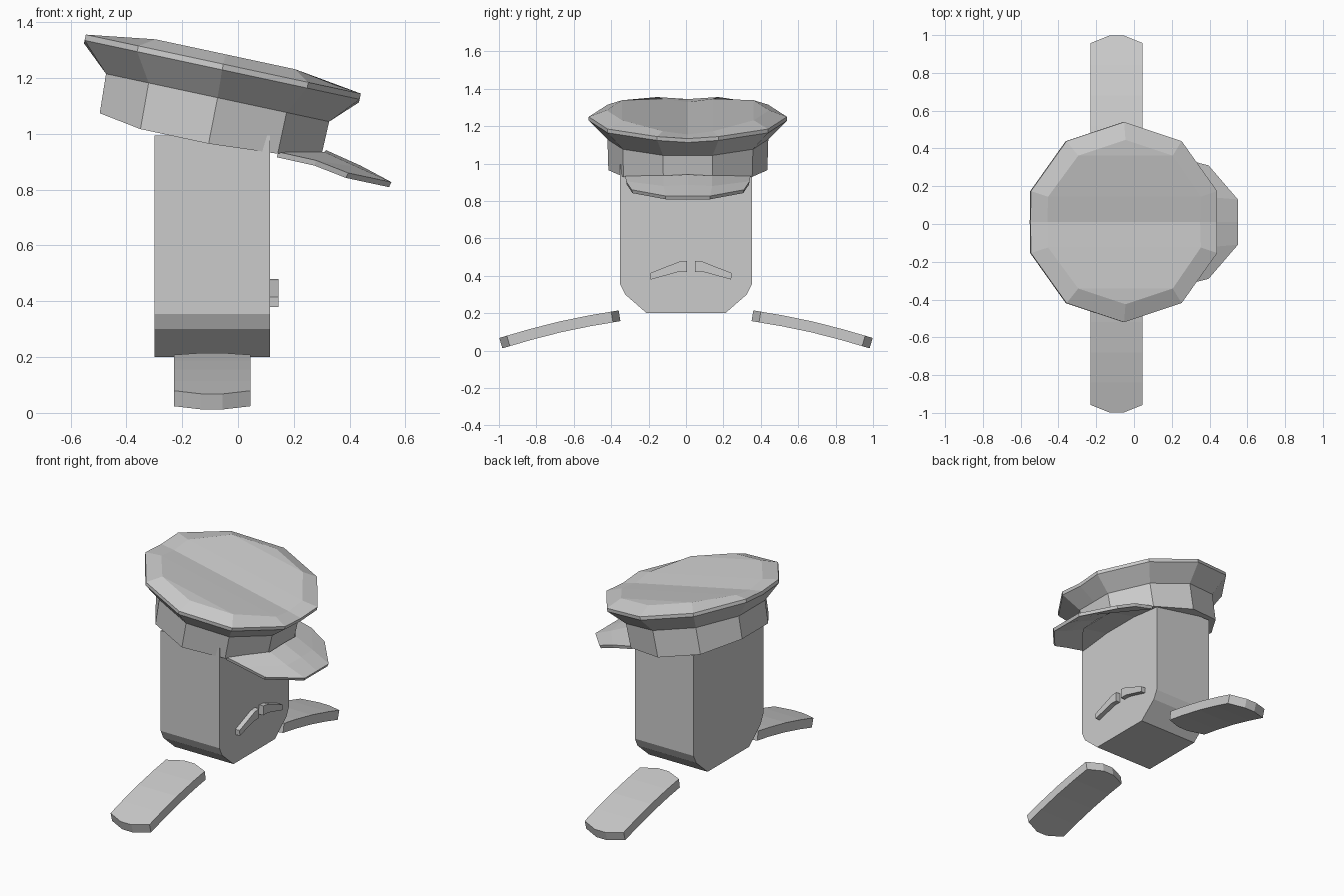
import bpy, bmesh
from math import sin, cos, radians
from mathutils import Vector

if "Cube" in bpy.data.objects:
    bpy.data.objects.remove(bpy.data.objects["Cube"])


def make(name, verts, faces, thickness=0, offset=-1):
    me = bpy.data.meshes.new(name)
    me.from_pydata([tuple(v) for v in verts], [], faces)
    bm = bmesh.new()
    bm.from_mesh(me)
    bmesh.ops.recalc_face_normals(bm, faces=bm.faces)
    if thickness and sum(f.normal.z for f in bm.faces) < 0:
        bmesh.ops.reverse_faces(bm, faces=bm.faces)
    bm.to_mesh(me)
    bm.free()
    ob = bpy.data.objects.new(name, me)
    bpy.context.collection.objects.link(ob)
    if thickness:
        m = ob.modifiers.new("thickness", 'SOLIDIFY')
        m.thickness = thickness
        m.offset = offset
    return ob


def prism_x(name, profile, x0, x1):
    """Extrude a (y, z) outline along x."""
    n = len(profile)
    verts = [(x, y, z) for x in (x0, x1) for y, z in profile]
    faces = [list(range(n)), list(range(n, 2 * n))]
    faces += [[i, (i + 1) % n, n + (i + 1) % n, n + i] for i in range(n)]
    return make(name, verts, faces)


def grid_faces(rows, cols):
    return [[r * cols + c, r * cols + c + 1, (r + 1) * cols + c + 1, (r + 1) * cols + c]
            for r in range(rows - 1) for c in range(cols - 1)]


# Body: slab with chamfered lower edges
half = [(0.21, 0.2), (0.325, 0.30), (0.352, 0.355), (0.352, 0.995)]
prism_x("body", half + [(-y, z) for y, z in reversed(half)], -0.30, 0.115)

# Moustache: two mirrored bars on the face
bar = [(0.022, 0.48), (0.065, 0.475), (0.217, 0.415), (0.215, 0.38), (0.07, 0.42), (0.022, 0.42)]
for side, s in (("left", -1), ("right", 1)):
    prism_x("moustache_" + side, [(0.0265 + s * y, z) for y, z in bar], 0.11, 0.145)

# Feet: curved slabs with blunt pointed ends
cols = [(-0.23, 0.04), (-0.13, 0.0), (-0.055, 0.0), (0.045, 0.04)]
path = [(0.36, 0.215), (0.52, 0.188), (0.68, 0.155), (0.84, 0.114), (0.998, 0.068)]


def foot_height(y):
    for (a, za), (b, zb) in zip(path, path[1:]):
        if y <= b:
            return za + (zb - za) * (y - a) / (b - a)
    return path[-1][1]


for side, s in (("left", -1), ("right", 1)):
    verts = []
    for i, (y, z) in enumerate(path):
        for x, inset in cols:
            yy = y + (inset if i == 0 else -inset if i == len(path) - 1 else 0)
            verts.append((x, s * yy, foot_height(yy)))
    make("foot_" + side, verts, grid_faces(len(path), len(cols)), 0.058)

# Cap: tilted decagon rings, with extra points on the centre line for the groove
TILT = radians(12.1)
ANGLES = [0, 18, 54, 90, 126, 162, 180, 198, 234, 270, 306, 342]
N = len(ANGLES)


def ring(radius, heights, u0=0.0):
    """heights: function of angle (0..180) giving local height."""
    pts = []
    for a in ANGLES:
        r = radius * (cos(radians(18)) if a in (0, 180) else 1)
        u, y = u0 + r * cos(radians(a)), r * sin(radians(a))
        w = heights(min(a, 360 - a))
        pts.append((-0.0525 + u * cos(TILT) + w * sin(TILT), 0.01 + y,
                    1.25 - u * sin(TILT) + w * cos(TILT)))
    return pts


bottom = {0: -0.245, 18: -0.245, 54: -0.273, 90: -0.29, 126: -0.29, 162: -0.265, 180: -0.265}
crown = {0: -0.008, 18: 0.01, 54: 0.036, 90: 0.036, 126: 0.036, 162: 0.01, 180: -0.008}
verts = (ring(0.425, bottom.get, 0.008) + ring(0.43, lambda a: -0.122, 0.005)
         + ring(0.53, lambda a: -0.032 if a in (0, 180) else -0.021)
         + ring(0.53, lambda a: -0.011 if a in (0, 180) else 0.0)
         + ring(0.435, crown.get))
faces = [[r * N + i, r * N + (i + 1) % N, (r + 1) * N + (i + 1) % N, (r + 1) * N + i]
         for r in range(4) for i in range(N)]
# strips across the crown and the underside
strips = [[0, 1, 5, 6], [1, 2, 4, 5], [2, 3, 4], [0, 11, 7, 6], [11, 10, 8, 7], [10, 9, 8]]
faces += [[base + i for i in f] for base in (0, 4 * N) for f in strips]
make("cap", verts, faces)

# Visor: arched strip running from the band to the front edge
rows = [[(0.145, 0.335, 0.935), (0.31, 0.13, 0.935), (0.315, 0, 0.942)],
        [(0.28, 0.33, 0.905), (0.43, 0.13, 0.88), (0.44, 0, 0.886)],
        [(0.395, 0.30, 0.86), (0.55, 0.12, 0.827), (0.55, 0, 0.827)]]
verts = []
for row in rows:
    full = row + [(x, -y, z) for x, y, z in reversed(row[:2])]
    verts += [Vector((x, y + 0.01, z)) for x, y, z in full]
make("visor", verts, grid_faces(3, 5), 0.02)
